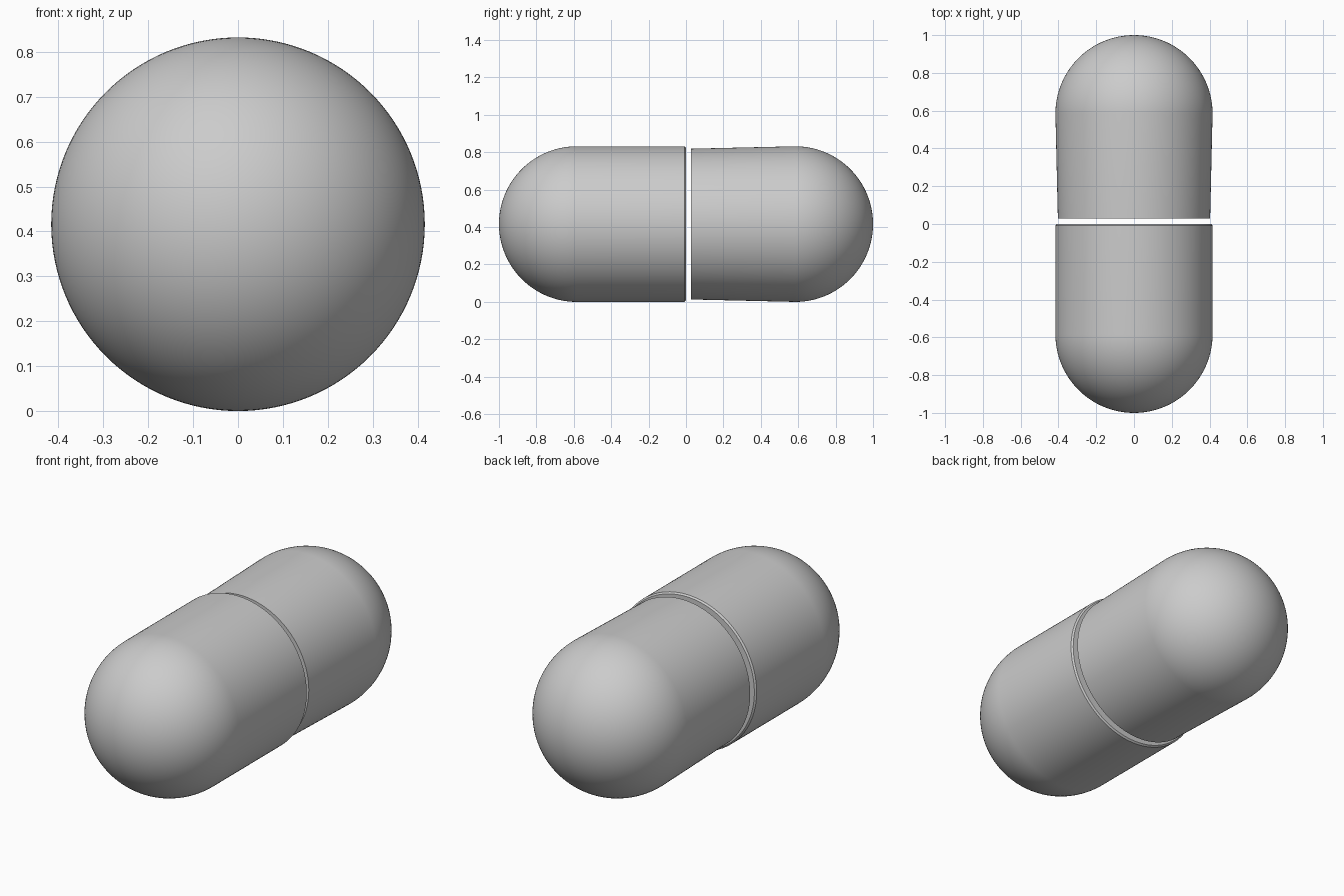
import bpy, math

cube = bpy.data.objects.get("Cube")
if cube:
    bpy.data.objects.remove(cube)

RADIUS = 0.416
SEGMENTS = 128
DOME_RINGS = 32
DOME_Y = 1 - RADIUS

grey = bpy.data.materials.new("plain_grey")
grey.use_nodes = True
grey.diffuse_color = (0.6, 0.6, 0.6, 1)
grey.node_tree.nodes["Principled BSDF"].inputs["Base Color"].default_value = (0.6, 0.6, 0.6, 1)


def capsule_half(name, side, rim):
    """Revolve a domed profile about the y axis; rim lists (radius, distance)."""
    profile = list(rim)
    for i in range(DOME_RINGS):
        a = math.pi / 2 * i / DOME_RINGS
        profile.append((RADIUS * math.cos(a), DOME_Y + RADIUS * math.sin(a)))
    verts = []
    for r, d in profile:
        for s in range(SEGMENTS):
            t = math.tau * s / SEGMENTS
            verts.append((r * math.cos(t), side * d, RADIUS + r * math.sin(t)))
    tip = len(verts)
    verts.append((0, side, RADIUS))
    last = tip - SEGMENTS
    faces = [tuple(range(SEGMENTS))]            # flat end at the joint
    for s in range(SEGMENTS):
        n = (s + 1) % SEGMENTS
        for k in range(0, last, SEGMENTS):
            faces.append((k + s, k + SEGMENTS + s, k + SEGMENTS + n, k + n))
        faces.append((last + s, tip, last + n))  # tip of the dome
    if side < 0:
        faces = [f[::-1] for f in faces]
    mesh = bpy.data.meshes.new(name)
    mesh.from_pydata(verts, [], faces)
    mesh.materials.append(grey)
    obj = bpy.data.objects.new(name, mesh)
    bpy.context.collection.objects.link(obj)
    bpy.ops.object.select_all(action="DESELECT")
    obj.select_set(True)
    bpy.context.view_layer.objects.active = obj
    bpy.ops.object.shade_smooth_by_angle(angle=math.radians(30))
    return obj


# Straight front half with a small chamfer at the joint
capsule_half("front_half", -1, [(RADIUS - 0.008, 0), (RADIUS, 0.008)])
# Back half tapers slightly towards the joint, leaving a narrow gap
capsule_half("back_half", 1, [(0.403, 0.028)])
